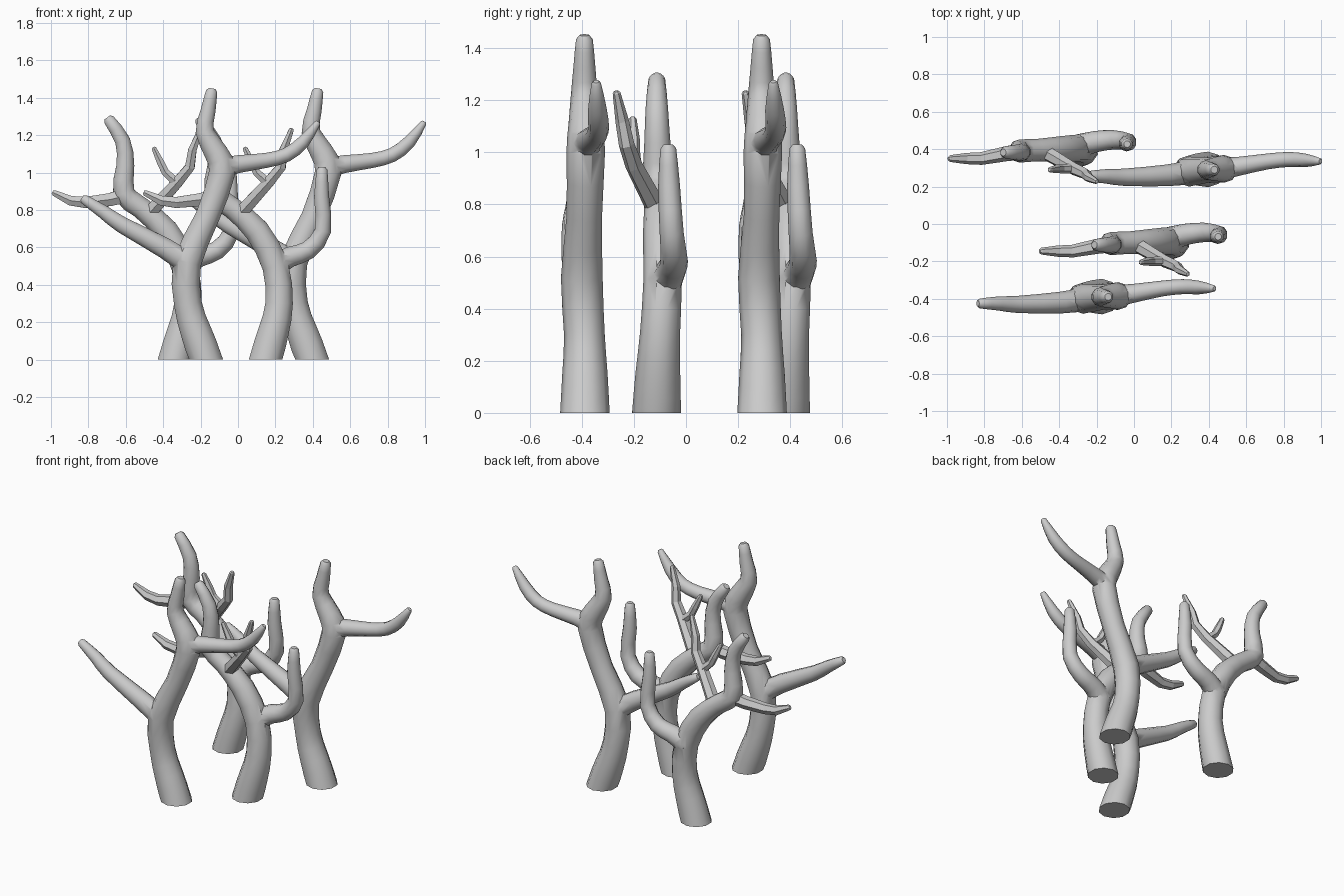
import bpy, bmesh, math
from mathutils import Vector

if "Cube" in bpy.data.objects:
    bpy.data.objects.remove(bpy.data.objects["Cube"])


def spline(pts, steps):
    """Catmull-Rom refinement of (x, y, z, radius) points."""
    p = [Vector(q) for q in pts]
    p = [2 * p[0] - p[1]] + p + [2 * p[-1] - p[-2]]
    out = []
    for i in range(1, len(p) - 2):
        a, b, c, d = p[i - 1:i + 3]
        for s in range(steps):
            t = s / steps
            out.append(0.5 * (2 * b + (c - a) * t + (2 * a - 5 * b + 4 * c - d) * t * t
                              + (3 * b - a - 3 * c + d) * t ** 3))
    return out + [p[-2]]


def limb(name, pts, sides=10, steps=2, flat_base=False, smooth=True):
    """Tapered tube along a path, closed at both ends with a rounded tip."""
    path = spline(pts, steps)
    pos = [p.to_3d() for p in path]
    rad = [p[3] for p in path]
    n = len(pos)
    tang = [(pos[min(i + 1, n - 1)] - pos[max(i - 1, 0)]).normalized() for i in range(n)]
    if flat_base:
        tang[0] = Vector((0, 0, 1))
    # rounded tip
    end = pos[-1].copy()
    pos[-1] = end - tang[-1] * rad[-1] * 0.5
    pos.append(end)
    rad.append(rad[-1] * 0.6)
    tang.append(tang[-1])
    bm = bmesh.new()
    rings = []
    for c, t, r in zip(pos, tang, rad):
        u = Vector((0, 1, 0))
        u = (u - t * u.dot(t)).normalized()
        v = t.cross(u)
        rings.append([bm.verts.new(c + r * (math.cos(a) * u + math.sin(a) * v))
                      for a in (2 * math.pi * k / sides for k in range(sides))])
    for lo, hi in zip(rings, rings[1:]):
        for k in range(sides):
            j = (k + 1) % sides
            bm.faces.new((lo[k], lo[j], hi[j], hi[k]))
    bm.faces.new(rings[0][::-1])
    bm.faces.new(rings[-1])
    bmesh.ops.recalc_face_normals(bm, faces=bm.faces[:])
    mesh = bpy.data.meshes.new(name)
    bm.to_mesh(mesh)
    bm.free()
    ob = bpy.data.objects.new(name, mesh)
    bpy.context.collection.objects.link(ob)
    return ob


def activate(ob):
    bpy.ops.object.select_all(action='DESELECT')
    ob.select_set(True)
    bpy.context.view_layer.objects.active = ob


def fuse(trunk, branches):
    """Union the branches into the trunk and smooth the result."""
    activate(trunk)
    for b in branches:
        m = trunk.modifiers.new("union", 'BOOLEAN')
        m.operation = 'UNION'
        m.solver = 'EXACT'
        m.object = b
        bpy.ops.object.modifier_apply(modifier=m.name)
        bpy.data.objects.remove(b)
    activate(trunk)
    bpy.ops.object.shade_smooth_by_angle(angle=math.radians(50))
    return trunk


def copy_parts(parts, offset):
    for p in parts:
        c = p.copy()
        c.name = p.name + "_back"
        c.location = offset
        bpy.context.collection.objects.link(c)


# Tall tree: trunk with one low left branch and one high right branch
tall = limb("tall_tree", [
    (-.17, -.388, 0, .095), (-.225, -.388, .15, .087), (-.268, -.39, .3, .078),
    (-.272, -.4, .52, .08), (-.165, -.39, .76, .068), (-.085, -.385, 1.0, .074),
    (-.12, -.385, 1.11, .066), (-.178, -.39, 1.22, .052), (-.16, -.39, 1.33, .042),
    (-.138, -.39, 1.45, .032)], flat_base=True)
tall_left = limb("tall_left_branch", [
    (-.25, -.4, .5, .065), (-.39, -.42, .595, .058), (-.62, -.43, .72, .046),
    (-.72, -.425, .79, .038), (-.835, -.425, .865, .026)])
tall_right = limb("tall_right_branch", [
    (-.1, -.385, 1.02, .06), (0, -.37, 1.045, .05), (.15, -.345, 1.065, .042),
    (.26, -.335, 1.095, .04), (.35, -.34, 1.165, .036), (.43, -.345, 1.272, .018)])
copy_parts([fuse(tall, [tall_left, tall_right])], (.567, .68, 0))

# Short tree: leaning trunk with an upturned right branch
short = limb("short_tree", [
    (.147, -.113, 0, .094), (.19, -.108, .15, .086), (.22, -.1, .3, .077),
    (.2, -.09, .5, .074), (.1, -.095, .69, .07), (-.03, -.1, .81, .06),
    (-.125, -.105, .89, .062), (-.115, -.11, 1.04, .05), (-.13, -.112, 1.17, .043),
    (-.212, -.112, 1.295, .032)], flat_base=True)
short_right = limb("short_right_branch", [
    (.19, -.08, .5, .065), (.28, -.055, .55, .057), (.375, -.045, .585, .052),
    (.455, -.055, .69, .046), (.447, -.065, .87, .042), (.45, -.068, 1.03, .03)])
fuse(short, [short_right])

# Faceted twigs on the short tree
twigs = [
    limb("left_twig", [(-.1, -.105, .88, .045), (-.2, -.12, .855, .04),
                       (-.33, -.145, .84, .034), (-.41, -.145, .85, .03),
                       (-.505, -.145, .895, .018)], 6, 1),
    limb("front_twig", [(.01, -.11, .78, .042), (.165, -.2, .95, .034),
                        (.23, -.228, 1.03, .03), (.243, -.245, 1.12, .026),
                        (.288, -.268, 1.235, .015)], 6, 1),
    limb("front_twig_fork", [(.16, -.198, .945, .028), (.1, -.2, 1.0, .024),
                             (.075, -.2, 1.05, .023), (.035, -.205, 1.135, .015)], 6, 1)]
copy_parts([short] + twigs, (-.487, .495, 0))
